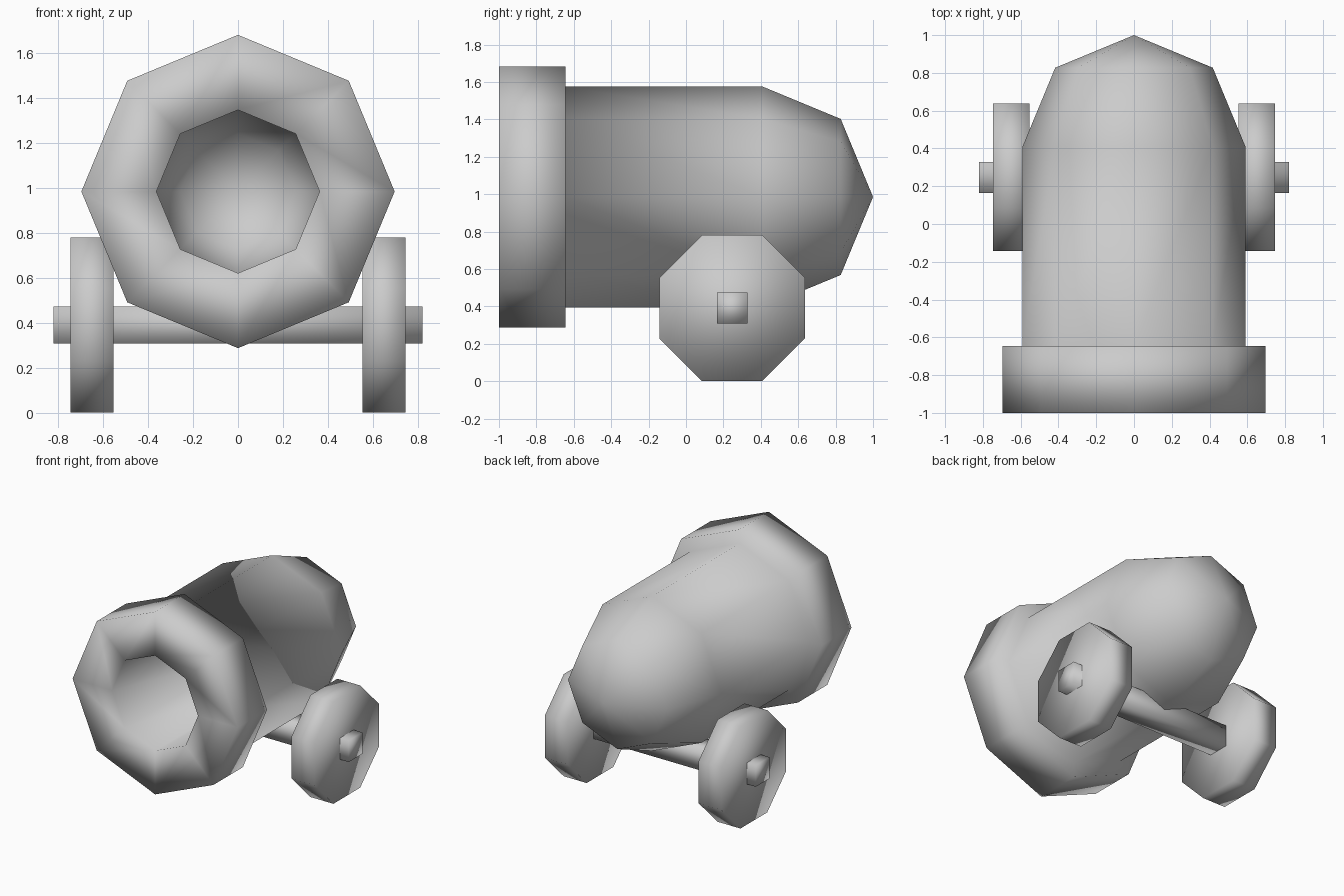
import bpy, bmesh
from math import sin, cos, pi, radians
from mathutils import Matrix

if "Cube" in bpy.data.objects:
    bpy.data.objects.remove(bpy.data.objects["Cube"])

SIDES = 8


def finish(bm, name):
    bmesh.ops.recalc_face_normals(bm, faces=bm.faces)
    mesh = bpy.data.meshes.new(name)
    bm.to_mesh(mesh)
    bm.free()
    mesh.shade_smooth()
    ob = bpy.data.objects.new(name, mesh)
    bpy.context.collection.objects.link(ob)
    return ob


def lathe(name, profile, z):
    """Revolve (radius, y) points around a y-parallel axis at height z."""
    bm = bmesh.new()
    rings = []
    for r, y in profile:
        if r < 1e-4:
            rings.append([bm.verts.new((0, y, z))] * SIDES)
        else:
            rings.append([bm.verts.new((r * sin(2 * pi * i / SIDES), y,
                                        z + r * cos(2 * pi * i / SIDES)))
                          for i in range(SIDES)])
    for a, b in zip(rings, rings[1:]):
        for i in range(SIDES):
            j = (i + 1) % SIDES
            bm.faces.new(list(dict.fromkeys((a[i], a[j], b[j], b[i]))))
    return finish(bm, name)


def x_prism(name, sides, apothem, x0, x1, y, z):
    """Prism along x with a flat side at the bottom."""
    bm = bmesh.new()
    r = apothem / cos(pi / sides)
    bmesh.ops.create_cone(bm, cap_ends=True, segments=sides, radius1=r,
                          radius2=r, depth=x1 - x0)
    turn = Matrix.Rotation(pi / 2, 4, 'Y') @ Matrix.Rotation(pi / sides, 4, 'Z')
    # make sure a flat side faces down whatever the cone's start angle
    low = min(bm.verts, key=lambda v: (turn @ v.co).z)
    zmin = (turn @ low.co).z
    if abs(zmin + apothem) > 1e-3:
        turn = Matrix.Rotation(pi / 2, 4, 'Y')
    bm.transform(Matrix.Translation(((x0 + x1) / 2, y, z)) @ turn)
    return finish(bm, name)


def dome(r, y):
    return [(r * cos(radians(a)), y + r * sin(radians(a))) for a in (0, 45, 90)]


# barrel: bore dome, muzzle collar, tube and rounded breech
R, BORE, COLLAR, Y_DOME = 0.59, 0.363, 0.697, 0.41
profile = (dome(BORE, Y_DOME)[::-1]
           + [(BORE, -1), (COLLAR, -1), (COLLAR, -0.645), (R, -0.645)]
           + dome(R, Y_DOME))
lathe("barrel", profile, 0.985)

# wheels
AXLE_Y, AXLE_Z = 0.247, 0.391
x_prism("right_wheel", 8, 0.39, 0.553, 0.746, AXLE_Y, AXLE_Z)
x_prism("left_wheel", 8, 0.39, -0.746, -0.553, AXLE_Y, AXLE_Z)

# square axle
x_prism("axle", 4, 0.082, -0.82, 0.82, AXLE_Y, AXLE_Z)
